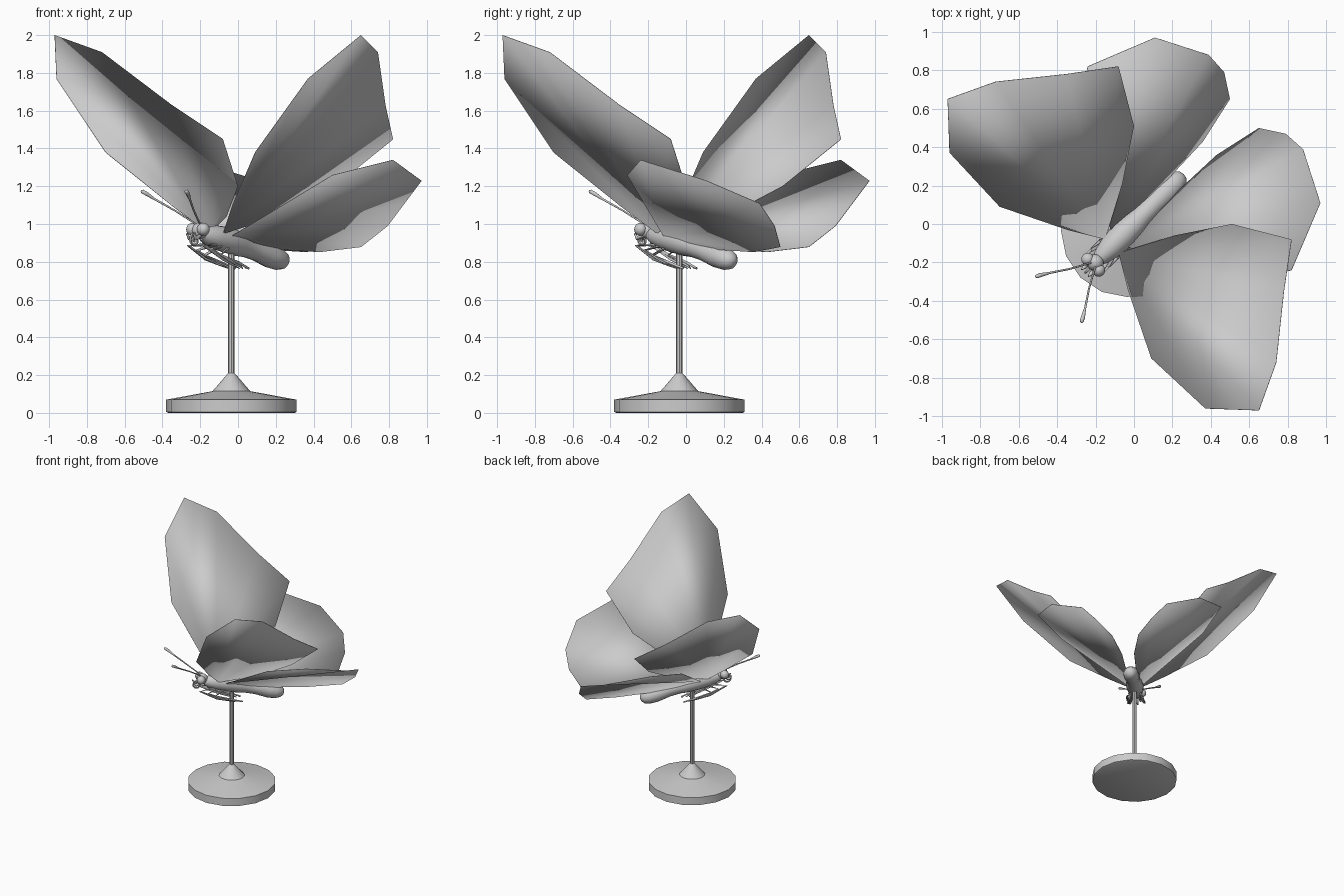
import bpy, bmesh, math
from mathutils import Vector

cube = bpy.data.objects.get("Cube")
if cube:
    bpy.data.objects.remove(cube, do_unlink=True)

grey = bpy.data.materials.new("pale_grey")
grey.use_nodes = True
grey.diffuse_color = (0.6, 0.6, 0.6, 1)
grey.node_tree.nodes["Principled BSDF"].inputs["Base Color"].default_value = (0.6, 0.6, 0.6, 1)

H = math.sqrt(0.5)


def at(along, across, z):
    """Point in the insect's frame: along head to tail, across to its left."""
    return Vector(((along + across) * H, (along - across) * H, z))


def finish(name, bm, angle=40):
    mesh = bpy.data.meshes.new(name)
    bm.to_mesh(mesh)
    bm.free()
    mesh.materials.append(grey)
    ob = bpy.data.objects.new(name, mesh)
    bpy.context.collection.objects.link(ob)
    bpy.ops.object.select_all(action="DESELECT")
    bpy.context.view_layer.objects.active = ob
    ob.select_set(True)
    bpy.ops.object.shade_smooth_by_angle(angle=math.radians(angle))
    return ob


def skin_rings(name, rings, angle=40):
    """Join rings of points into a closed tube."""
    bm = bmesh.new()
    loops = [[bm.verts.new(p) for p in ring] for ring in rings]
    n = len(loops[0])
    for a, b in zip(loops, loops[1:]):
        for i in range(n):
            j = (i + 1) % n
            bm.faces.new((a[i], a[j], b[j], b[i]))
    bm.faces.new(loops[0][::-1])
    bm.faces.new(loops[-1])
    bmesh.ops.recalc_face_normals(bm, faces=bm.faces)
    return finish(name, bm, angle)


def tube(name, path, radii, sides=8):
    """Round tube along a path, with one radius per point."""
    rings = []
    for i, (p, r) in enumerate(zip(path, radii)):
        tangent = (path[min(i + 1, len(path) - 1)] - path[max(i - 1, 0)]).normalized()
        ref = Vector((H, -H, 0)) if abs(tangent.dot(Vector((H, -H, 0)))) < 0.8 else Vector((0, 0, 1))
        u = tangent.cross(ref).normalized()
        v = tangent.cross(u)
        turns = [math.tau * k / sides for k in range(sides)]
        rings.append([p + r * (math.cos(t) * u + math.sin(t) * v) for t in turns])
    return skin_rings(name, rings, 60)


def ball(name, centre, radius):
    bm = bmesh.new()
    bmesh.ops.create_uvsphere(bm, u_segments=16, v_segments=10, radius=radius)
    bmesh.ops.translate(bm, verts=bm.verts, vec=centre)
    return finish(name, bm, 60)


def turned(name, profile, sides):
    """Lathe a (radius, height) profile about the stand's axis."""
    rings = [[(-0.035 + r * math.cos(math.tau * k / sides),
               -0.035 + r * math.sin(math.tau * k / sides), z)
              for k in range(sides)] for r, z in profile]
    return skin_rings(name, rings, 30)


def wing(name, outline, side):
    """Fan of faces from the root, the first outline point."""
    bm = bmesh.new()
    pts = [p if side > 0 else (p[1], p[0], p[2]) for p in outline]
    vs = [bm.verts.new(p) for p in pts]
    for a, b in zip(vs[1:], vs[2:]):
        bm.faces.new((vs[0], a, b) if side > 0 else (vs[0], b, a))
    ob = finish(name, bm)
    thick = ob.modifiers.new("thickness", "SOLIDIFY")
    thick.thickness = 0.003
    return ob


# Stand
turned("stand_base", [(0.335, 0), (0.345, 0.005), (0.345, 0.07), (0.1, 0.115),
                      (0.022, 0.205), (0.017, 0.21)], 16)
turned("stand_pole", [(0.017, 0.2), (0.017, 0.88)], 8)

# Thorax and abdomen
sections = [(-0.27, 0.945, 0.03), (-0.24, 0.94, 0.046), (-0.17, 0.93, 0.063),
            (-0.08, 0.915, 0.07), (0, 0.895, 0.066), (0.06, 0.88, 0.057),
            (0.14, 0.86, 0.056), (0.24, 0.83, 0.063), (0.3, 0.815, 0.06),
            (0.34, 0.805, 0.045), (0.36, 0.802, 0.025), (0.365, 0.8, 0.004)]
tube("body", [at(s, 0, z) for s, z, r in sections], [r for s, z, r in sections], 16)
ball("head", at(-0.285, 0, 0.965), 0.044)

# Curled proboscis
coil = [(a * 0.5, 0.036 - 0.0016 * a) for a in range(20)]
tube("proboscis", [at(-0.325 - r * math.sin(t), 0, 0.915 + r * math.cos(t)) for t, r in coil],
     [0.007] * len(coil), 6)

fore_outline = [(-0.08, -0.15, 0.95), (-0.03, -0.35, 1.1), (0.09, -0.7, 1.38),
                (0.37, -0.96, 1.77), (0.65, -0.97, 2), (0.74, -0.72, 1.91),
                (0.78, -0.35, 1.63), (0.82, -0.08, 1.45), (0.51, 0, 1.2), (0.21, -0.06, 1.04)]
hind_outline = [(-0.03, -0.12, 0.94), (0.5, -0.31, 1.26), (0.82, -0.24, 1.34),
                (0.97, 0.11, 1.23), (0.88, 0.39, 1.11), (0.79, 0.47, 0.99),
                (0.65, 0.5, 0.88), (0.43, 0.36, 0.853), (0.15, 0.1, 0.87)]

for side, label in ((1, "left"), (-1, "right")):
    wing(label + "_forewing", fore_outline, side)
    wing(label + "_hindwing", hind_outline, side)
    ball(label + "_eye", at(-0.3, side * 0.04, 0.972), 0.034)

    # Antenna with clubbed tip
    path = [(-0.3, 0.015, 1), (-0.4, 0.07, 1.07), (-0.49, 0.13, 1.13), (-0.53, 0.155, 1.16),
            (-0.55, 0.165, 1.172), (-0.557, 0.17, 1.176)]
    tube(label + "_antenna", [at(s, side * t, z) for s, t, z in path],
         [0.005, 0.005, 0.006, 0.011, 0.011, 0.004])

    # Mouth feeler
    tube(label + "_palp", [at(-0.3, side * 0.02, 0.94), at(-0.34, side * 0.025, 0.925),
                           at(-0.36, side * 0.025, 0.95)], [0.01, 0.012, 0.004])

    # Folded legs
    for k, name in enumerate(("front", "middle", "hind")):
        back = 0.06 * k
        path = [(-0.2 + back, 0.03, 0.89), (-0.31 + back, 0.06, 0.885 - 0.025 * k),
                (-0.18 + back, 0.065, 0.815 - 0.01 * k), (-0.09 + back, 0.05, 0.785 - 0.01 * k),
                (-0.03 + back * 0.4, 0.04, 0.765)]
        tube(label + "_" + name + "_leg", [at(s, side * t, z) for s, t, z in path],
             [0.011, 0.01, 0.008, 0.006, 0.003], 6)
